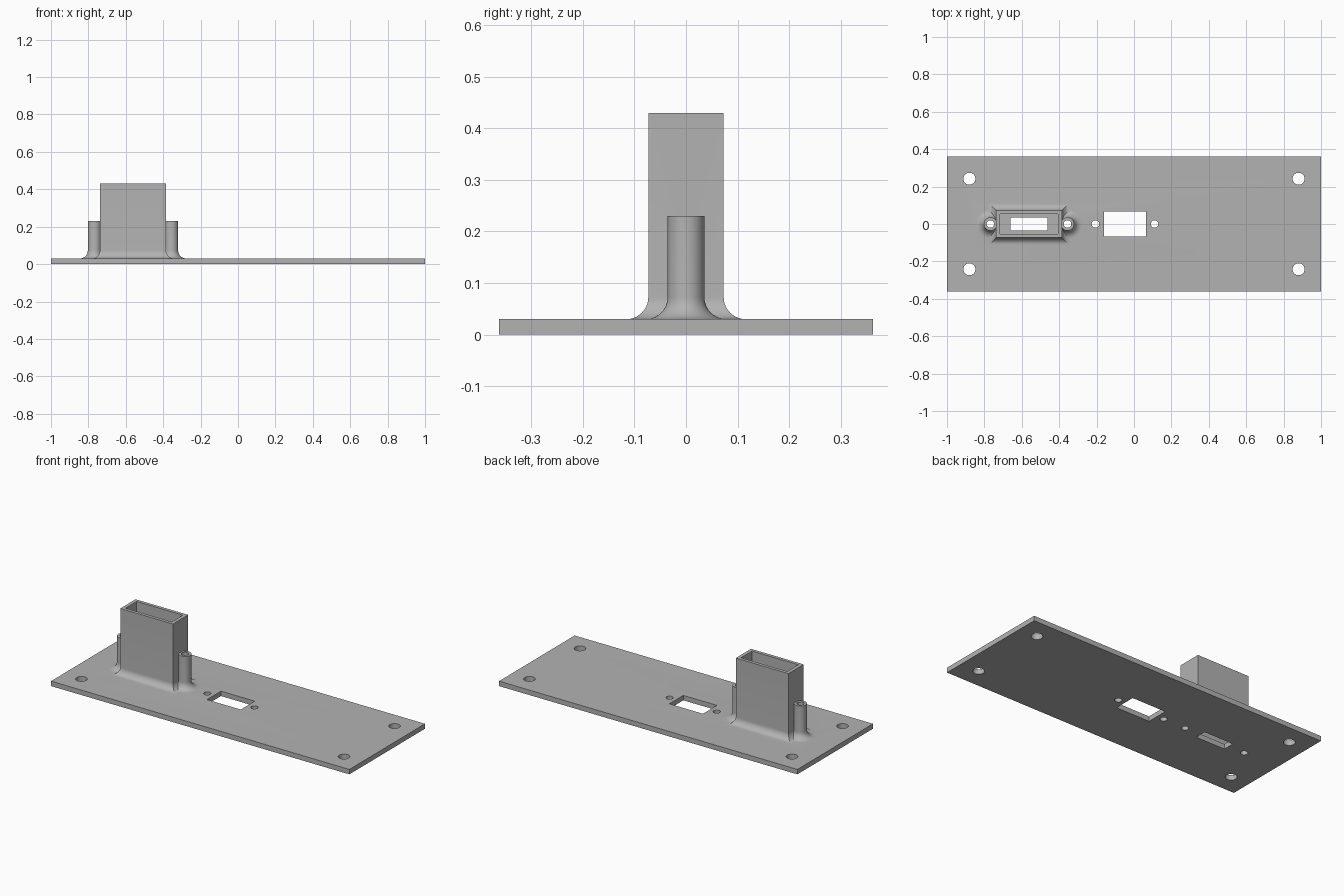
import bpy, bmesh, math

cube = bpy.data.objects.get("Cube")
if cube:
    bpy.data.objects.remove(cube, do_unlink=True)

grey = bpy.data.materials.new("plain_grey")
grey.use_nodes = True
grey.diffuse_color = (0.45, 0.45, 0.45, 1)
grey.node_tree.nodes["Principled BSDF"].inputs["Base Color"].default_value = (0.45, 0.45, 0.45, 1)

PLATE = 0.03       # plate thickness
FILLET = 0.043     # radius of the concave foot
SOCKET_X = -0.5615
POST_GAP = 0.206   # socket centre to post centre


def rect(cx, hx, hy):
    """Rectangle outline that can grow outwards by d."""
    return lambda d: [(cx + sx * (hx + d), sy * (hy + d))
                      for sx, sy in ((-1, -1), (1, -1), (1, 1), (-1, 1))]


def circle(cx, cy, r, n=48):
    """Circle outline that can grow outwards by d."""
    return lambda d: [(cx + (r + d) * math.cos(math.tau * i / n),
                       cy + (r + d) * math.sin(math.tau * i / n)) for i in range(n)]


def loft(name, outline, levels):
    """Closed solid through (offset, height) levels of an outline."""
    bm = bmesh.new()
    rings = [[bm.verts.new((x, y, z)) for x, y in outline(d)] for d, z in levels]
    n = len(rings[0])
    bm.faces.new(rings[0][::-1])
    bm.faces.new(rings[-1])
    for low, high in zip(rings, rings[1:]):
        for i in range(n):
            j = (i + 1) % n
            bm.faces.new((low[i], low[j], high[j], high[i]))
    bmesh.ops.recalc_face_normals(bm, faces=bm.faces)
    mesh = bpy.data.meshes.new(name)
    bm.to_mesh(mesh)
    bm.free()
    mesh.materials.append(grey)
    obj = bpy.data.objects.new(name, mesh)
    bpy.context.collection.objects.link(obj)
    return obj


def footed(height, steps=10):
    """Levels of an upright wall with a concave fillet at its foot."""
    levels = [(FILLET, PLATE / 2)]
    for i in range(steps + 1):
        a = math.pi / 2 * i / steps
        levels.append((FILLET * (1 - math.sin(a)), PLATE + FILLET * (1 - math.cos(a))))
    return levels + [(0, height)]


def combine(target, tool, operation):
    """Apply a boolean and discard the tool."""
    mod = target.modifiers.new("boolean", "BOOLEAN")
    mod.operation = operation
    mod.solver = "EXACT"
    mod.object = tool
    bpy.context.view_layer.objects.active = target
    bpy.ops.object.modifier_apply(modifier=mod.name)
    bpy.data.objects.remove(tool, do_unlink=True)


# Base plate with the filleted socket and its two screw posts
panel = loft("mounting_panel", rect(0, 1, 0.362), [(0, 0), (0, PLATE)])
combine(panel, loft("socket", rect(SOCKET_X, 0.1765, 0.073), footed(0.43)), "UNION")
for side in (-1, 1):
    post = loft("post", circle(SOCKET_X + side * POST_GAP, 0, 0.0355), footed(0.23))
    combine(panel, post, "UNION")

# Socket cavity, its slot, and the open window beside it
through = [(0, -0.1), (0, 0.6)]
combine(panel, loft("cavity", rect(SOCKET_X, 0.155, 0.053), [(0, PLATE), (0, 0.6)]), "DIFFERENCE")
combine(panel, loft("slot", rect(SOCKET_X, 0.098, 0.035), through), "DIFFERENCE")
combine(panel, loft("window", rect(-0.048, 0.113, 0.067), through), "DIFFERENCE")

# Screw holes: posts, window sides and plate corners
holes = [(SOCKET_X + s * POST_GAP, 0, 0.02) for s in (-1, 1)]
holes += [(-0.048 + s * 0.158, 0, 0.02) for s in (-1, 1)]
holes += [(sx * 0.88, sy * 0.242, 0.032) for sx in (-1, 1) for sy in (-1, 1)]
for x, y, r in holes:
    combine(panel, loft("hole", circle(x, y, r), through), "DIFFERENCE")

# Smooth the fillets and round walls, keep edges crisp
bpy.ops.object.select_all(action="DESELECT")
panel.select_set(True)
bpy.context.view_layer.objects.active = panel
bpy.ops.object.shade_smooth_by_angle(angle=math.radians(30))
